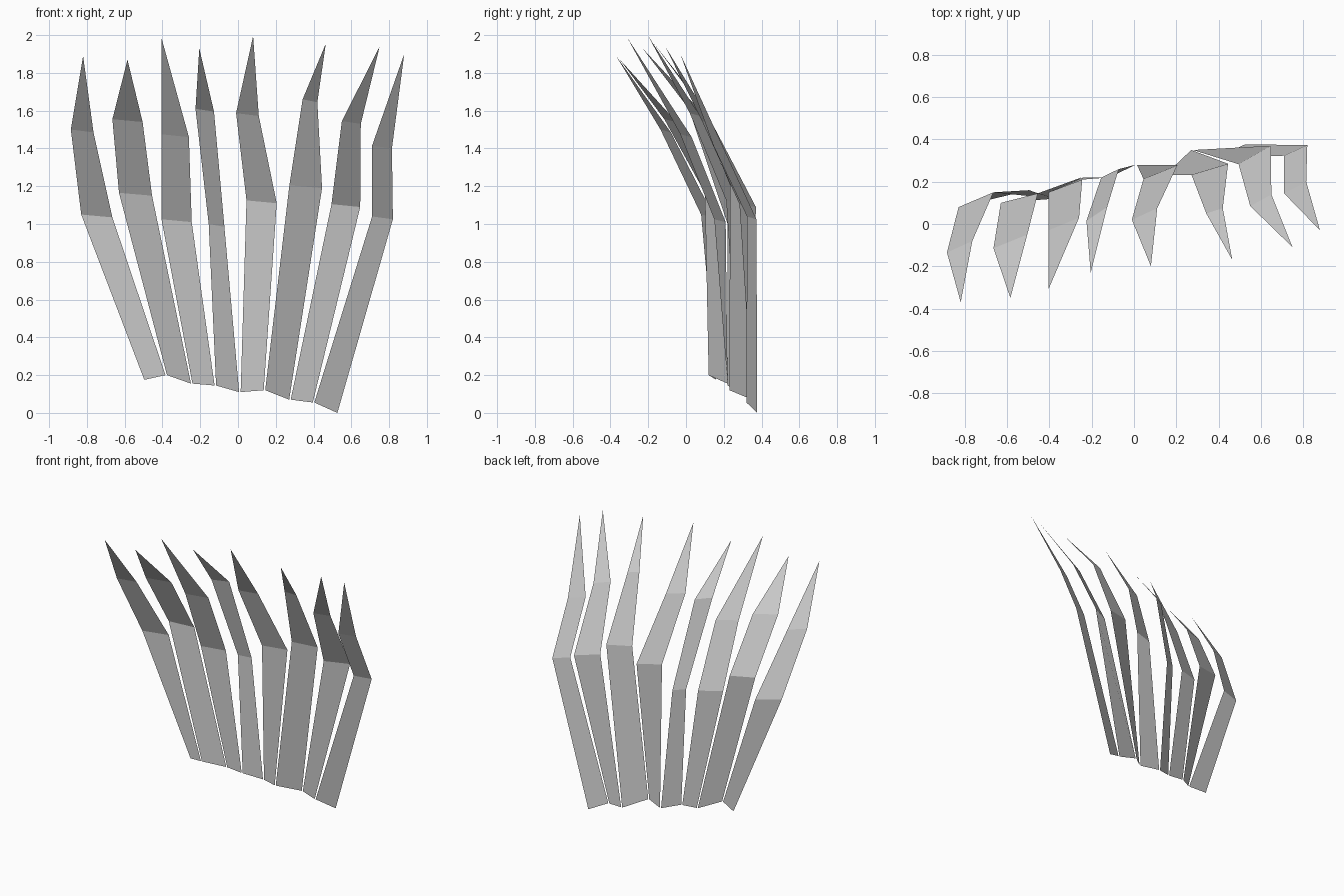
import bpy
import bmesh
from mathutils import Vector

# Zigzag ground line shared by neighbouring blades
ROOTS = [(-0.50, 0.16, 0.175), (-0.38, 0.12, 0.20), (-0.245, 0.22, 0.155),
         (-0.12, 0.22, 0.145), (0.01, 0.28, 0.11), (0.14, 0.23, 0.12),
         (0.275, 0.35, 0.07), (0.40, 0.32, 0.055), (0.53, 0.377, 0.0)]
GAP = 0.004      # sliver between neighbours at the ground
DROP = -0.015    # right edge sits slightly lower than the left

# Per blade: knee and shoulder as (left x, y, z), (width, depth), then the tip
BLADES = [
    [((-0.83, 0.08, 1.05), (0.165, 0.07)), ((-0.885, -0.135, 1.50), (0.12, 0.055)), (-0.82, -0.37, 1.89)],
    [((-0.63, 0.10, 1.165), (0.175, 0.045)), ((-0.665, -0.115, 1.555), (0.16, 0.065)), (-0.585, -0.35, 1.87)],
    [((-0.405, 0.15, 1.025), (0.16, 0.06)), ((-0.405, -0.03, 1.475), (0.145, 0.06)), (-0.405, -0.31, 1.985)],
    [((-0.155, 0.22, 1.00), (0.083, 0.04)), ((-0.225, 0.015, 1.61), (0.098, 0.065)), (-0.205, -0.23, 1.93)],
    [((0.045, 0.213, 1.125), (0.16, 0.065)), ((-0.01, 0.02, 1.587), (0.12, 0.055)), (0.08, -0.2, 1.995)],
    [((0.272, 0.233, 1.205), (0.173, 0.052)), ((0.342, 0.05, 1.66), (0.078, 0.025)), (0.465, -0.17, 1.955)],
    [((0.495, 0.283, 1.105), (0.152, 0.087)), ((0.55, 0.085, 1.545), (0.10, 0.055)), (0.75, -0.11, 1.94)],
    [((0.71, 0.323, 1.04), (0.11, 0.05)), ((0.71, 0.145, 1.415), (0.105, 0.055)), (0.88, -0.03, 1.90)],
]


def make_blade(name, root_l, root_r, knee, shoulder, tip):
    """Folded paper-thin blade: two quads and a pointed triangle."""
    shift = Vector((GAP, 0, 0))
    rungs = [(Vector(root_l) + shift, Vector(root_r) - shift)]
    for left, (width, depth) in (knee, shoulder):
        left = Vector(left)
        rungs.append((left, left + Vector((width, depth, DROP))))
    bm = bmesh.new()
    rows = [[bm.verts.new(p) for p in rung] for rung in rungs]
    for (a, b), (c, d) in zip(rows, rows[1:]):
        bm.faces.new((a, b, d, c))
    bm.faces.new((*rows[-1], bm.verts.new(tip)))
    mesh = bpy.data.meshes.new(name)
    bm.to_mesh(mesh)
    bm.free()
    bpy.context.collection.objects.link(bpy.data.objects.new(name, mesh))


# Row of eight grass blades
for i, (knee, shoulder, tip) in enumerate(BLADES):
    make_blade(f"grass_blade_{i + 1}", ROOTS[i], ROOTS[i + 1], knee, shoulder, tip)
